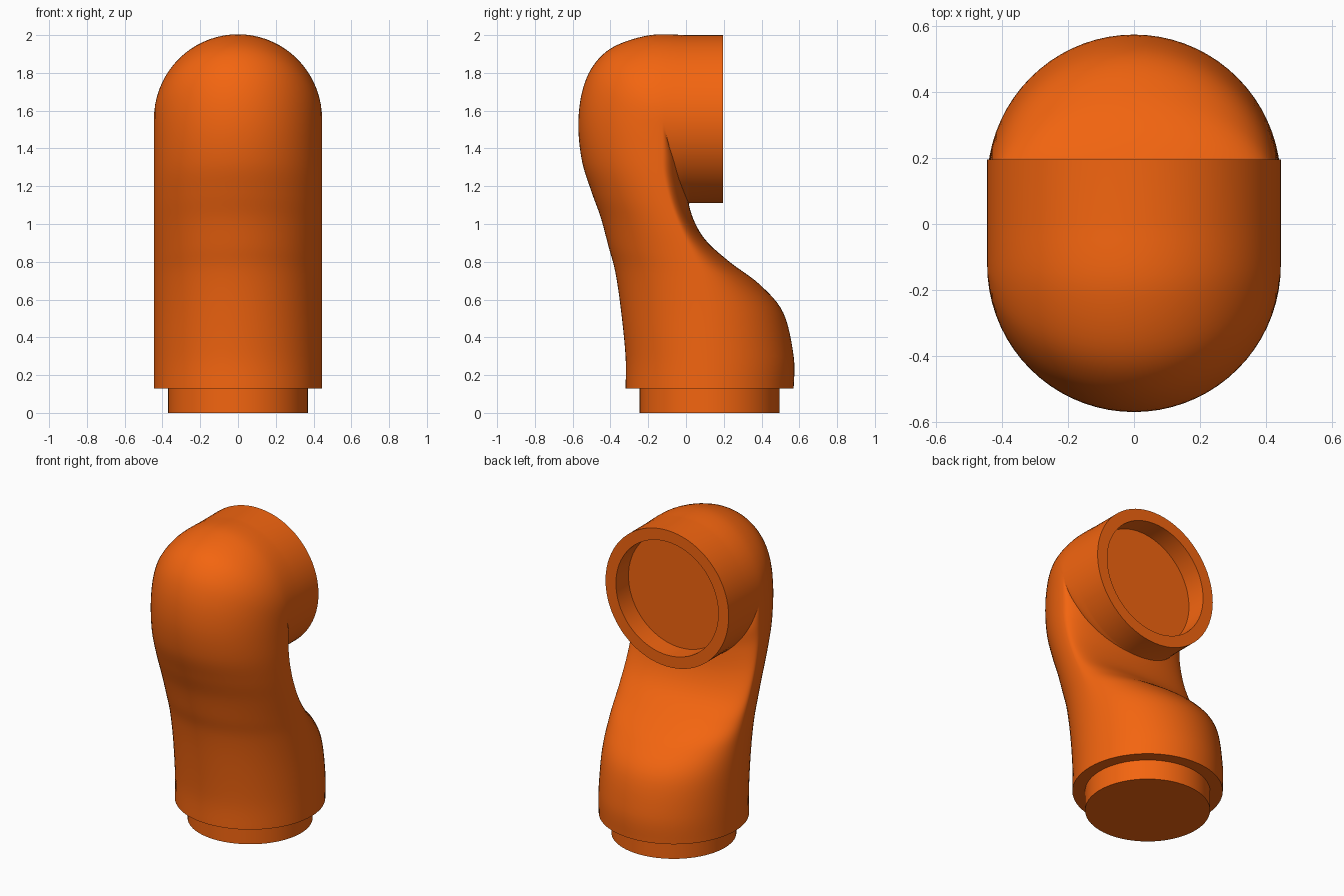
import bpy, bmesh, math

if "Cube" in bpy.data.objects:
    bpy.data.objects.remove(bpy.data.objects["Cube"])

R, R_IN, SEG, SUB = 0.445, 0.37, 72, 6

# Cross-sections in the side plane: (y, z) of outer edge, widest point, inner edge
ROWS = [
    (-.32, .13, .125, .13, .57, .13),
    (-.32, .30, .125, .30, .57, .30),
    (-.345, .55, .11, .52, .515, .53),
    (-.375, .75, .075, .70, .39, .68),
    (-.41, .88, .03, .83, .23, .80),
    (-.45, 1.03, -.03, .97, .10, .92),
    (-.50, 1.17, -.085, 1.12, .03, 1.05),
    (-.55, 1.33, -.12, 1.27, 0, 1.20),
    (-.57, 1.52, -.125, 1.39, -.005, 1.30),
    (-.55, 1.70, -.125, 1.47, -.02, 1.30),
    (-.49, 1.84, -.125, 1.52, -.03, 1.25),
    (-.38, 1.94, -.12, 1.545, -.03, 1.18),
    (-.19, 2.0, -.11, 1.555, -.02, 1.11),
    (0, 2.0, 0, 1.555, .02, 1.11),
]


def spline(rows):
    """Smooth interpolation through the cross-sections."""
    out = []
    for i in range(len(rows) - 1):
        a, b, c = rows[max(i - 1, 0)], rows[i], rows[i + 1]
        d = rows[min(i + 2, len(rows) - 1)]
        for k in range(SUB):
            t = k / SUB
            out.append([q + .5 * t * (r - p + t * (2*p - 5*q + 4*r - s + t * (3*(q - r) + s - p)))
                        for p, q, r, s in zip(a, b, c, d)])
    return out + [rows[-1]]


def ring(bm, row, width):
    oy, oz, my, mz, iy, iz = row
    verts = []
    for k in range(SEG):
        a = 2 * math.pi * k / SEG
        c = math.cos(a)
        ey, ez = (oy, oz) if c > 0 else (iy, iz)
        verts.append(bm.verts.new((width * math.sin(a),
                                   my + abs(c) * (ey - my), mz + abs(c) * (ez - mz))))
    return verts


def flat(z, r):      # horizontal circle at the foot
    return (.125 - r, z, .125, z, .125 + r, z)


def upright(y, r):   # vertical circle at the mouth
    return (y, 1.555 + r, y, 1.555, y, 1.555 - r)


# Foot plug, bent body, mouth rim and recess as one closed skin
sections = [(flat(0, R_IN), R_IN), (flat(.13, R_IN), R_IN)]
sections += [(row, R) for row in spline(ROWS)]
sections += [(upright(.195, R), R), (upright(.195, R_IN), R_IN), (upright(.065, R_IN), R_IN)]

bm = bmesh.new()
rings = [ring(bm, row, w) for row, w in sections]
for a, b in zip(rings, rings[1:]):
    for k in range(SEG):
        n = (k + 1) % SEG
        bm.faces.new((a[k], b[k], b[n], a[n]))
bm.faces.new(rings[0])
bm.faces.new(rings[-1][::-1])
# Outward normals: the foot cap must face down
bm.normal_update()
bm.faces.ensure_lookup_table()
if bm.faces[-2].normal.z > 0:
    bmesh.ops.reverse_faces(bm, faces=bm.faces[:])

mesh = bpy.data.meshes.new("pipe_elbow")
bm.to_mesh(mesh)
bm.free()
obj = bpy.data.objects.new("pipe_elbow", mesh)
bpy.context.collection.objects.link(obj)

# Orange finish
mat = bpy.data.materials.new("orange")
mat.diffuse_color = (0.9, 0.13, 0.005, 1)
mat.use_nodes = True
mat.node_tree.nodes["Principled BSDF"].inputs["Base Color"].default_value = mat.diffuse_color
mesh.materials.append(mat)

bpy.context.view_layer.objects.active = obj
obj.select_set(True)
bpy.ops.object.shade_smooth_by_angle(angle=math.radians(40))
